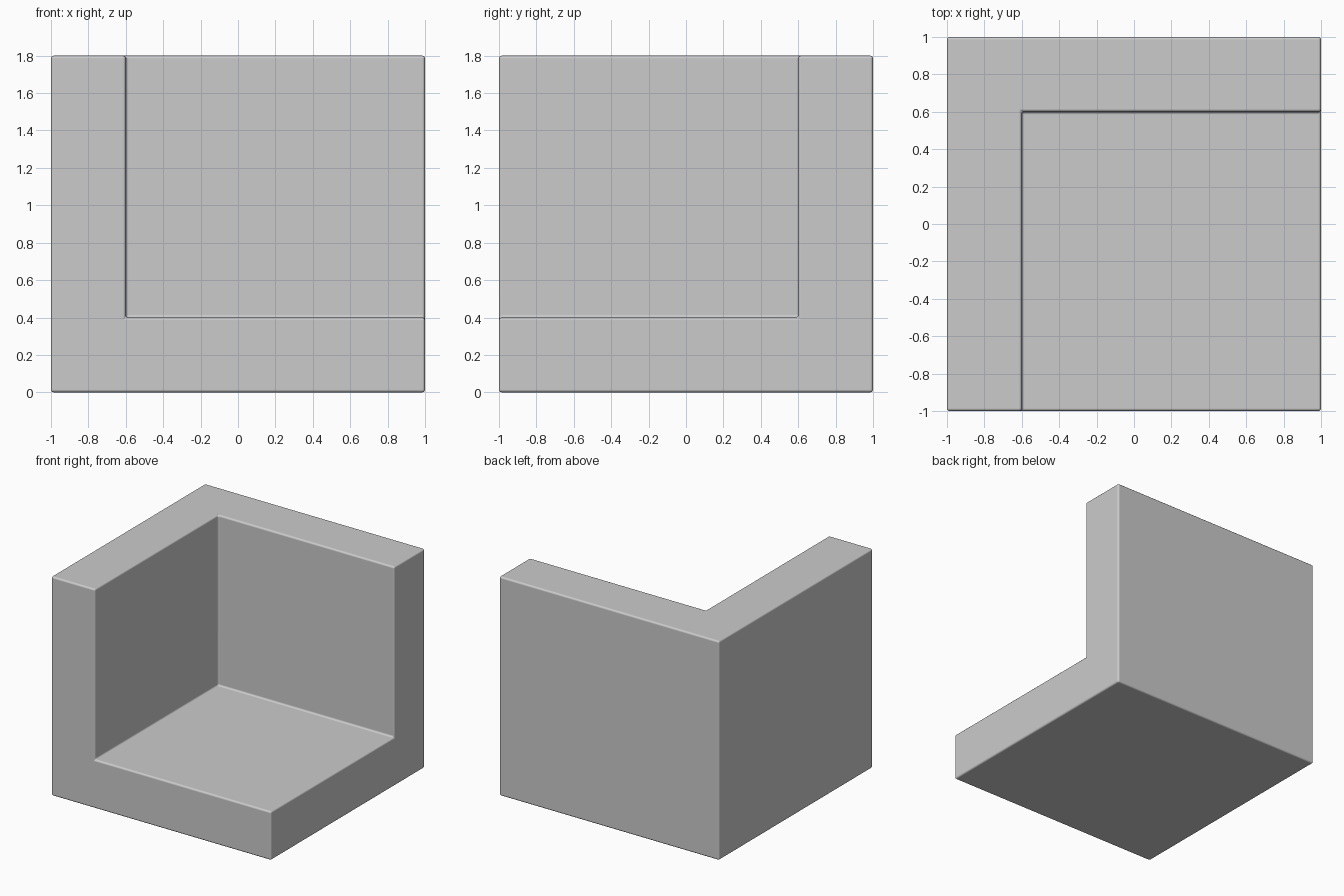
import bpy
import bmesh
from mathutils import Vector

default_cube = bpy.data.objects.get("Cube")
if default_cube:
    bpy.data.objects.remove(default_cube, do_unlink=True)

HALF = 1.0
HEIGHT = 1.8
THICK = 0.4
INNER = HALF - THICK


def extrude_up(bm, faces, height):
    """Extrude a face region upwards and return its new cap faces."""
    new = bmesh.ops.extrude_face_region(bm, geom=faces)["geom"]
    verts = [g for g in new if isinstance(g, bmesh.types.BMVert)]
    bmesh.ops.translate(bm, vec=Vector((0, 0, height)), verts=verts)
    return [g for g in new if isinstance(g, bmesh.types.BMFace)]


# Footprint: L-shaped walls around an open floor corner
bm = bmesh.new()
outline = [(-HALF, -HALF), (-INNER, -HALF), (-INNER, INNER),
           (HALF, INNER), (HALF, HALF), (-HALF, HALF)]
wall_verts = [bm.verts.new((x, y, 0)) for x, y in outline]
front_corner = bm.verts.new((HALF, -HALF, 0))
wall_face = bm.faces.new(wall_verts)
floor_face = bm.faces.new([wall_verts[1], front_corner, wall_verts[3], wall_verts[2]])

# Floor slab, then the two walls rising from it
caps = extrude_up(bm, [wall_face, floor_face], THICK)
wall_cap = max(caps, key=lambda f: len(f.verts))
extrude_up(bm, [wall_cap], HEIGHT - THICK)
if wall_cap.is_valid:
    bmesh.ops.delete(bm, geom=[wall_cap], context="FACES_ONLY")

# Merge flat regions and keep normals outward
bmesh.ops.recalc_face_normals(bm, faces=bm.faces[:])
bmesh.ops.dissolve_limit(bm, angle_limit=0.01, verts=bm.verts[:], edges=bm.edges[:])
mesh = bpy.data.meshes.new("corner_block")
bm.to_mesh(mesh)
bm.free()

block = bpy.data.objects.new("corner_block", mesh)
bpy.context.collection.objects.link(block)

# Small rounded edges with smooth shading
bevel = block.modifiers.new("rounded_edges", "BEVEL")
bevel.width = 0.015
bevel.segments = 3
bevel.harden_normals = True
mesh.shade_smooth()
